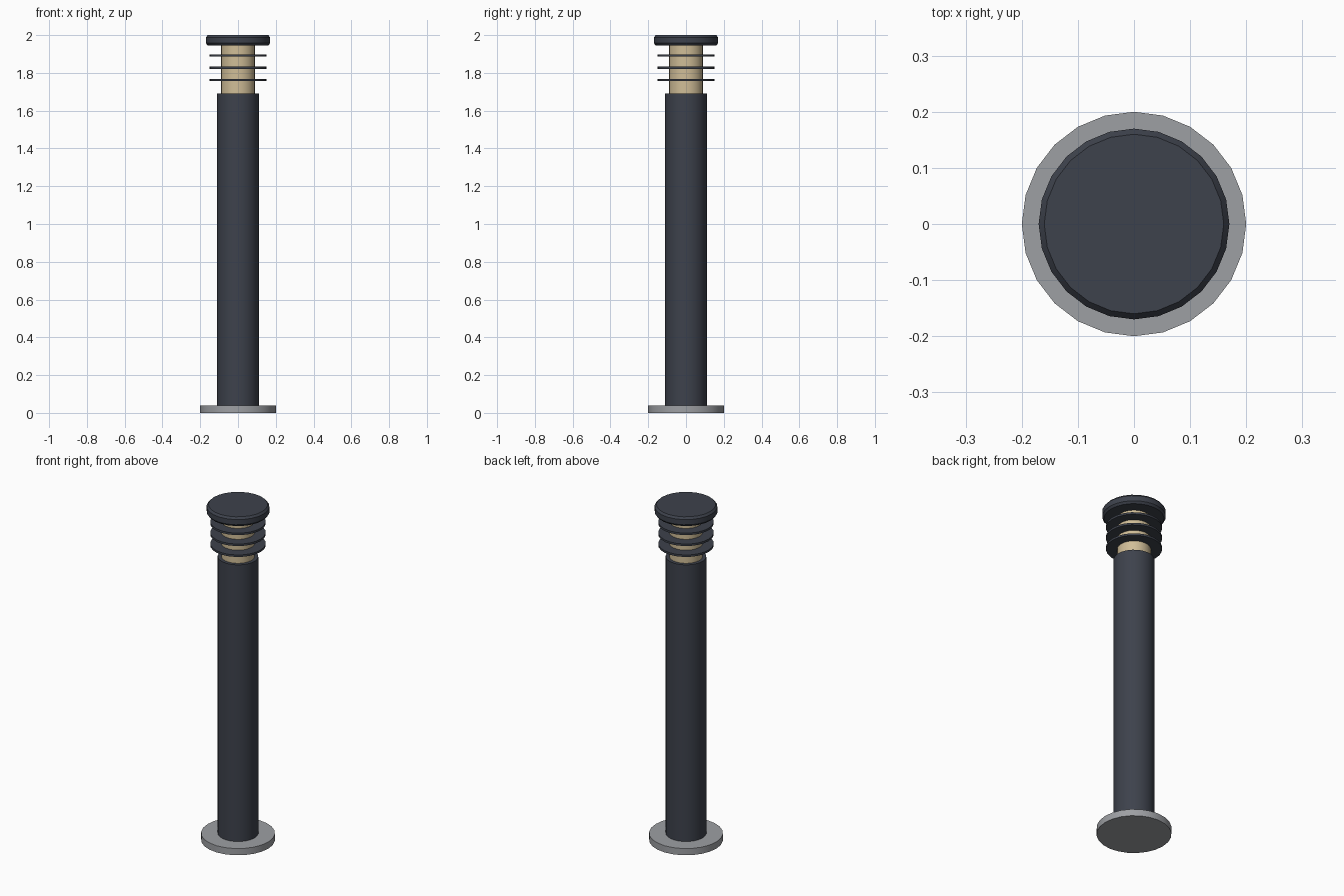
import bpy
import math

SIDES = 24

cube = bpy.data.objects.get("Cube")
if cube:
    bpy.data.objects.remove(cube, do_unlink=True)


def material(name, rgb):
    mat = bpy.data.materials.new(name)
    mat.use_nodes = True
    mat.diffuse_color = (*rgb, 1)
    mat.node_tree.nodes["Principled BSDF"].inputs["Base Color"].default_value = (*rgb, 1)
    return mat


charcoal = material("charcoal paint", (0.047, 0.054, 0.072))
grey = material("grey metal", (0.34, 0.35, 0.37))
cream = material("warm cream diffuser", (0.63, 0.51, 0.31))


def turned(name, profile, mat):
    """Closed solid turned around z from (radius, height) pairs, bottom to top."""
    verts = []
    for radius, z in profile:
        for i in range(SIDES):
            a = math.tau * i / SIDES
            verts.append((radius * math.cos(a), radius * math.sin(a), z))
    faces = [tuple(reversed(range(SIDES)))]
    for ring in range(len(profile) - 1):
        low, high = ring * SIDES, (ring + 1) * SIDES
        for i in range(SIDES):
            j = (i + 1) % SIDES
            faces.append((low + i, low + j, high + j, high + i))
    faces.append(tuple(range(len(verts) - SIDES, len(verts))))
    mesh = bpy.data.meshes.new(name)
    mesh.from_pydata(verts, [], faces)
    mesh.materials.append(mat)
    obj = bpy.data.objects.new(name, mesh)
    bpy.context.collection.objects.link(obj)
    bpy.ops.object.select_all(action="DESELECT")
    obj.select_set(True)
    bpy.context.view_layer.objects.active = obj
    bpy.ops.object.shade_smooth_by_angle(angle=math.radians(30))
    return obj


def cylinder(name, radius, bottom, top, mat):
    return turned(name, [(radius, bottom), (radius, top)], mat)


# Ground plate and post
cylinder("base_plate", 0.2, 0, 0.04, grey)
cylinder("post", 0.11, 0.02, 1.69, charcoal)

# Lamp diffuser with three louvre rings
cylinder("diffuser", 0.09, 1.68, 1.95, cream)
for n, z in enumerate((1.762, 1.827, 1.892), 1):
    cylinder(f"louvre_{n}", 0.15, z - 0.006, z + 0.006, charcoal)

# Cap with chamfered rims
turned("cap", [(0.16, 1.945), (0.17, 1.957), (0.17, 1.988), (0.16, 2)], charcoal)
